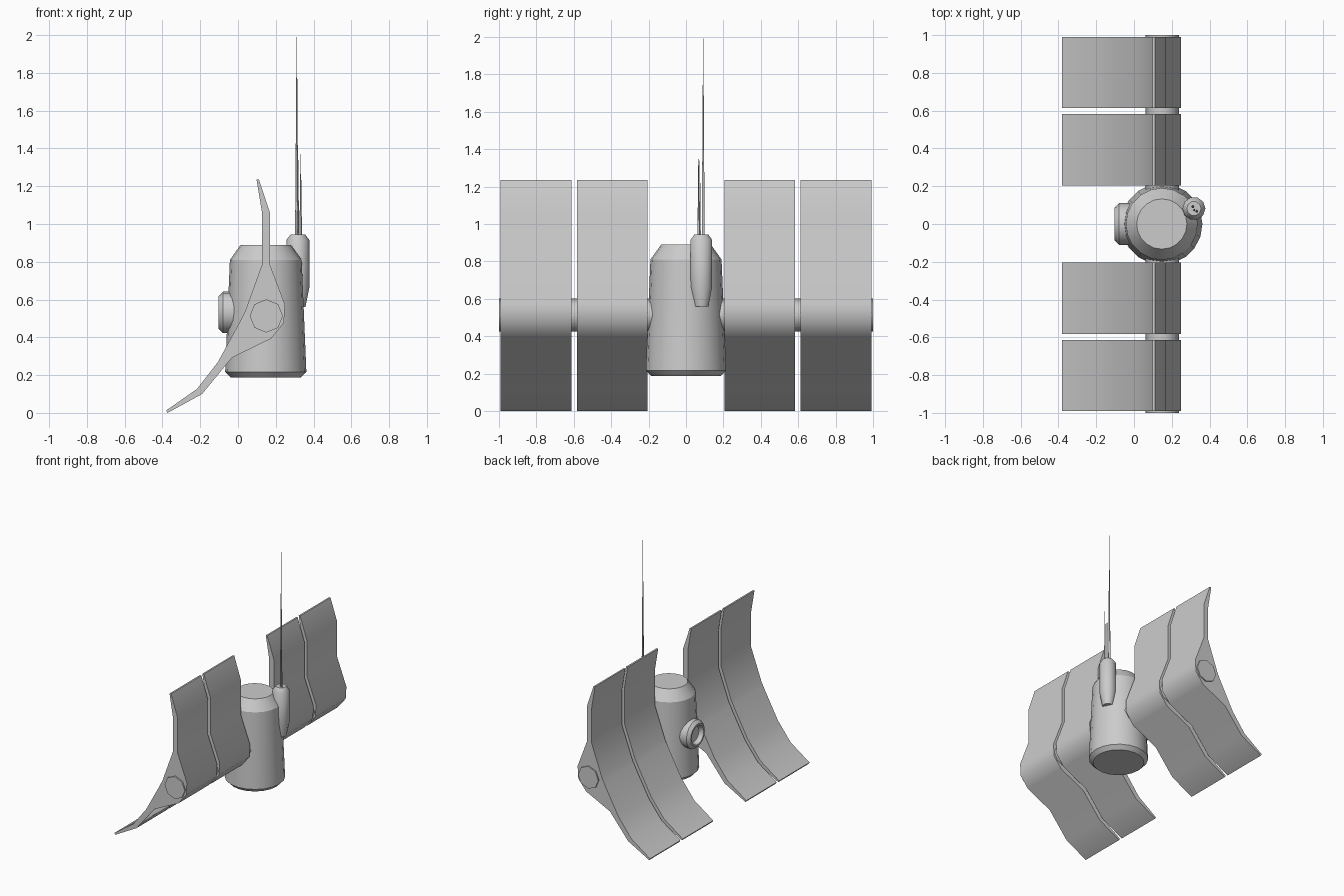
import bpy, bmesh, math
from mathutils import Matrix

if "Cube" in bpy.data.objects:
    bpy.data.objects.remove(bpy.data.objects["Cube"])


def finish(name, bm, angle=40):
    bmesh.ops.recalc_face_normals(bm, faces=bm.faces)
    me = bpy.data.meshes.new(name)
    bm.to_mesh(me)
    bm.free()
    ob = bpy.data.objects.new(name, me)
    bpy.context.collection.objects.link(ob)
    bpy.ops.object.select_all(action='DESELECT')
    ob.select_set(True)
    bpy.context.view_layer.objects.active = ob
    bpy.ops.object.shade_smooth_by_angle(angle=math.radians(angle))
    return ob


def lathe(name, profile, sides, matrix, angle=40, phase=0.0):
    """Capped solid of revolution about local z from (radius, height) pairs."""
    bm = bmesh.new()
    rings = []
    for r, z in profile:
        rings.append([bm.verts.new((r * math.cos(phase + 2 * math.pi * i / sides),
                                    r * math.sin(phase + 2 * math.pi * i / sides), z))
                      for i in range(sides)])
    for a, b in zip(rings, rings[1:]):
        for i in range(sides):
            j = (i + 1) % sides
            bm.faces.new((a[i], a[j], b[j], b[i]))
    bm.faces.new(rings[0])
    bm.faces.new(rings[-1])
    bm.transform(matrix)
    return finish(name, bm, angle)


def extrude_y(name, outline, y0, y1):
    """Panel: front outline given as matching (outer, inner) point pairs."""
    bm = bmesh.new()
    rows = [[[bm.verts.new((x, y, z)) for x, z in pair] for y in (y0, y1)]
            for pair in outline]
    for p, q in zip(rows, rows[1:]):
        for k in (0, 1):
            bm.faces.new((p[k][0], p[k][1], q[k][1], q[k][0]))
            bm.faces.new((p[0][k], q[0][k], q[1][k], p[1][k]))
    for p in (rows[0], rows[-1]):
        bm.faces.new((p[0][0], p[0][1], p[1][1], p[1][0]))
    return finish(name, bm, 50)


# Central canister
lathe("body", [(0.185, 0.187), (0.215, 0.217), (0.19, 0.81), (0.133, 0.89)],
      20, Matrix.Translation((0.147, 0, 0)), 30)

# Round sensor with recessed face, pointing to -x
lathe("sensor", [(0.11, -0.04), (0.11, 0.08), (0.088, 0.102), (0.075, 0.102), (0.06, 0.07)],
      16, Matrix.Translation((0, 0, 0.532)) @ Matrix.Rotation(-math.pi / 2, 4, 'Y'), 30)

# Octagonal axle through the body and panels
lathe("axle", [(0.088, -1), (0.088, 1)], 8,
      Matrix.Translation((0.15, 0, 0.513)) @ Matrix.Rotation(math.pi / 2, 4, 'X'), 50)

# Curved wing panels, two each side
wing = [((0.111, 1.236), (0.098, 1.236)),
        ((0.169, 1.061), (0.127, 1.061)),
        ((0.169, 0.785), (0.127, 0.785)),
        ((0.249, 0.573), (0.037, 0.536)),
        ((0.243, 0.477), (0.02, 0.503)),
        ((0.175, 0.393), (0.003, 0.47)),
        ((-0.032, 0.292), (-0.106, 0.27)),
        ((-0.190, 0.10), (-0.217, 0.127)),
        ((-0.373, 0.0), (-0.38, 0.013))]
for side, s in (("back", 1), ("front", -1)):
    for part, y0, y1 in (("inner", 0.205, 0.583), ("outer", 0.613, 0.99)):
        extrude_y(f"{side}_{part}_panel", wing, s * y0, s * y1)

# Antenna pod on the side of the body
lathe("antenna_pod", [(0.04, 0.56), (0.061, 0.665), (0.061, 0.915), (0.038, 0.945)],
      10, Matrix.Translation((0.317, 0.082, 0)), 40)

# Tapered whip antennas
for name, x, y, top, r in (("long_antenna", 0.311, 0.092, 1.99, 0.009),
                           ("short_antenna", 0.332, 0.067, 1.37, 0.007),
                           ("middle_antenna", 0.318, 0.074, 1.34, 0.006)):
    lathe(name, [(r, 0.93), (0.001, top)], 6, Matrix.Translation((x, y, 0)), 60)
